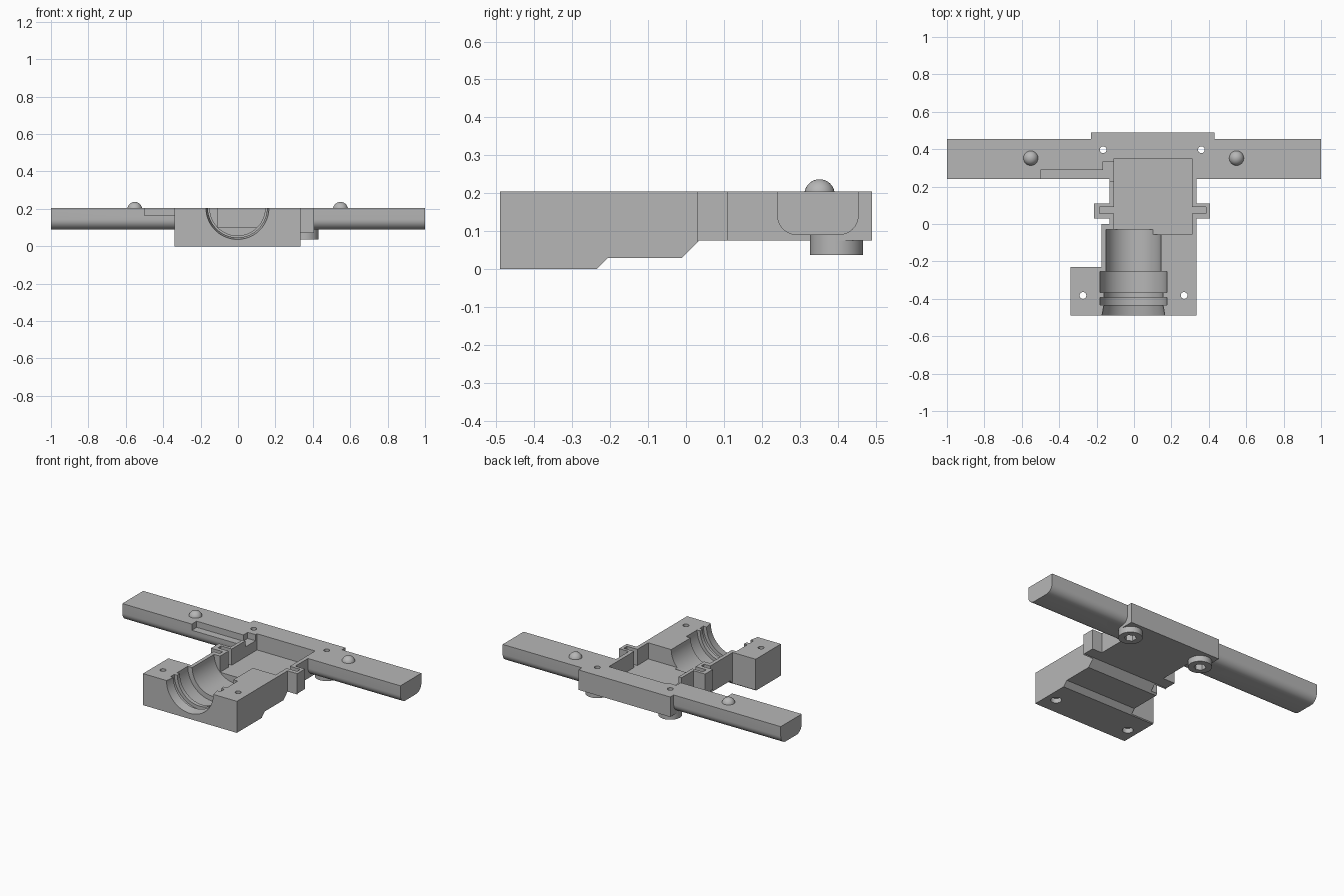
import bpy, bmesh, math
from mathutils import Matrix, Vector

cube = bpy.data.objects.get("Cube")
if cube:
    bpy.data.objects.remove(cube, do_unlink=True)

TOP = 0.205

grey = bpy.data.materials.new("plain grey")
grey.use_nodes = True
grey.diffuse_color = (0.47, 0.47, 0.47, 1)
grey.node_tree.nodes["Principled BSDF"].inputs["Base Color"].default_value = grey.diffuse_color


def finish(name, bm):
    bmesh.ops.recalc_face_normals(bm, faces=bm.faces[:])
    mesh = bpy.data.meshes.new(name)
    bm.to_mesh(mesh)
    bm.free()
    mesh.materials.append(grey)
    obj = bpy.data.objects.new(name, mesh)
    bpy.context.collection.objects.link(obj)
    return obj


def prism(name, pts, lo, hi, axis="z"):
    """Extrude an outline: (x, y) along z, or (y, z) along x."""
    bm = bmesh.new()
    if axis == "z":
        verts = [bm.verts.new((a, b, lo)) for a, b in pts]
        step = Vector((0, 0, hi - lo))
    else:
        verts = [bm.verts.new((lo, a, b)) for a, b in pts]
        step = Vector((hi - lo, 0, 0))
    face = bm.faces.new(verts)
    ext = bmesh.ops.extrude_face_region(bm, geom=[face])["geom"]
    bmesh.ops.translate(bm, vec=step, verts=[v for v in ext if isinstance(v, bmesh.types.BMVert)])
    return finish(name, bm)


def box(name, x0, x1, y0, y1, z0, z1):
    return prism(name, [(x0, y0), (x1, y0), (x1, y1), (x0, y1)], z0, z1)


def cylinder(name, x, y, r, z0, z1, sides=32):
    ring = [(x + r * math.cos(math.tau * (i + 0.5) / sides),
             y + r * math.sin(math.tau * (i + 0.5) / sides)) for i in range(sides)]
    return prism(name, ring, z0, z1)


def lathe(name, profile, x, z, sides=64):
    """Solid of revolution around a line along y; profile holds (radius, y)."""
    bm = bmesh.new()
    rings = []
    for r, y in profile:
        rings.append([bm.verts.new((x + r * math.cos(math.tau * (i + 0.5) / sides), y,
                                    z + r * math.sin(math.tau * (i + 0.5) / sides)))
                      for i in range(sides)])
    for a, b in zip(rings, rings[1:]):
        for i in range(sides):
            j = (i + 1) % sides
            bm.faces.new((a[i], a[j], b[j], b[i]))
    bm.faces.new(rings[0])
    bm.faces.new(rings[-1])
    return finish(name, bm)


def combine(target, tool, operation):
    mod = target.modifiers.new("combine", "BOOLEAN")
    mod.operation = operation
    mod.solver = "EXACT"
    mod.object = tool
    bpy.context.view_layer.objects.active = target
    bpy.ops.object.modifier_apply(modifier=mod.name)
    bpy.data.objects.remove(tool, do_unlink=True)


# Body outline: clamp block, neck, eared walls and rear plate
outline = [(-0.34, -0.49), (0.335, -0.49), (0.335, 0.03), (0.405, 0.03), (0.405, 0.11),
           (0.335, 0.11), (0.335, 0.395), (0.43, 0.395), (0.43, 0.49), (-0.23, 0.49),
           (-0.23, 0.395), (-0.13, 0.395), (-0.13, 0.11), (-0.215, 0.11), (-0.215, 0.03),
           (-0.13, 0.03), (-0.13, 0), (-0.175, 0), (-0.175, -0.23), (-0.34, -0.23)]
body = prism("clamp_body", outline, 0, TOP)

# Stepped underside
combine(body, prism("underside", [(-0.235, -0.1), (-0.235, 0), (-0.205, 0.03), (-0.01, 0.03),
                                  (0.035, 0.075), (0.6, 0.075), (0.6, -0.1)], -1, 1, "x"),
        "DIFFERENCE")

# Cross arm with rounded lower edges
section = [(0.455, TOP), (0.24, TOP)]
for cy, start in ((0.292, math.pi), (0.403, 1.5 * math.pi)):
    for i in range(9):
        a = start + i * math.pi / 16
        section.append((cy + 0.052 * math.cos(a), 0.142 + 0.052 * math.sin(a)))
combine(body, prism("arm", section, -1, 1, "x"), "UNION")

# Screw bosses under the plate
bolts = ((-0.165, 0.397), (0.36, 0.397))
for x, y in bolts:
    combine(body, cylinder("boss", x, y, 0.07, 0.037, 0.19, 48), "UNION")

# Central pocket, its front step, ear slots and wire channel
cuts = [(-0.108, 0.31, -0.03, 0.35, 0.1), (0.1, 0.31, -0.055, 0.1, 0.1),
        (-0.185, 0, 0.057, 0.09, 0.1), (0.2, 0.385, 0.057, 0.09, 0.1),
        (-0.5, -0.1, 0.23, 0.29, 0.165), (-0.165, -0.1, 0.25, 0.335, 0.165)]
for x0, x1, y0, y1, z0 in cuts:
    combine(body, box("pocket", x0, x1, y0, y1, z0, 0.4), "DIFFERENCE")

# Stepped half-round bore with ring grooves
bore = [(0.172, -0.51), (0.158, -0.432), (0.18, -0.432), (0.18, -0.393), (0.158, -0.393),
        (0.158, -0.367), (0.18, -0.367), (0.18, -0.255), (0.148, -0.255), (0.148, -0.03)]
combine(body, lathe("bore", bore, -0.003, TOP), "DIFFERENCE")

# Screw holes with hexagonal nut seats in the bosses, round seats in the block
for x, y in bolts:
    combine(body, cylinder("hole", x, y, 0.018, -0.1, 0.4), "DIFFERENCE")
    combine(body, cylinder("seat", x, y, 0.036, -0.1, 0.075, 6), "DIFFERENCE")
for x in (-0.273, 0.268):
    combine(body, cylinder("hole", x, -0.382, 0.018, -0.1, 0.4), "DIFFERENCE")
    combine(body, cylinder("seat", x, -0.382, 0.032, -0.1, 0.03), "DIFFERENCE")

# Locating domes on the arms
parts = [body]
for side, x in (("right", -0.552), ("left", 0.548)):
    bm = bmesh.new()
    bmesh.ops.create_uvsphere(bm, u_segments=32, v_segments=16, radius=0.04,
                              matrix=Matrix.Translation((x, 0.352, 0.197)))
    parts.append(finish(side + "_dome", bm))

for obj in parts:
    bpy.ops.object.select_all(action="DESELECT")
    obj.select_set(True)
    bpy.context.view_layer.objects.active = obj
    bpy.ops.object.shade_smooth_by_angle(angle=math.radians(30))
